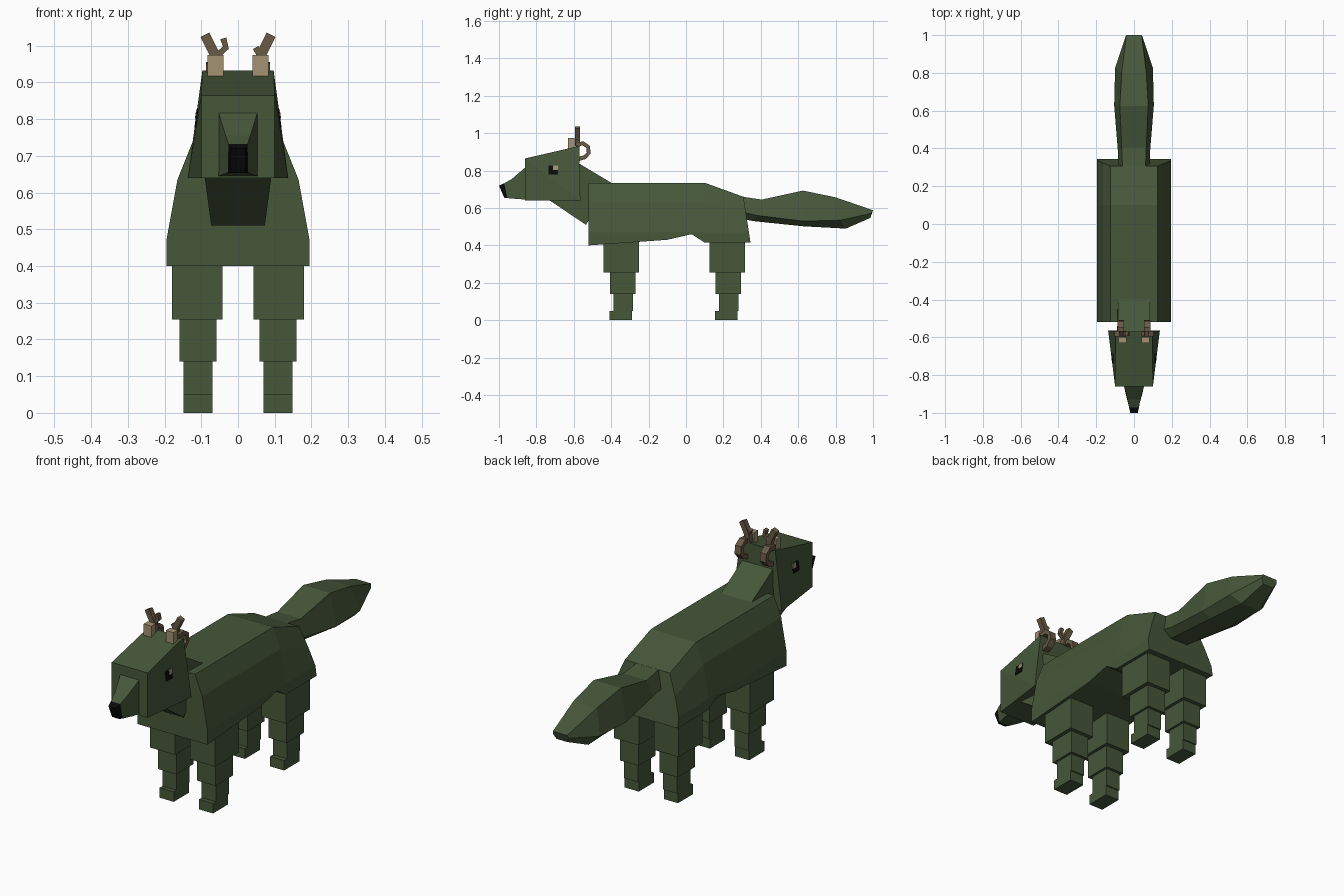
import bpy, bmesh
from mathutils import Vector

if "Cube" in bpy.data.objects:
    bpy.data.objects.remove(bpy.data.objects["Cube"])


def material(name, rgb):
    m = bpy.data.materials.new(name)
    m.diffuse_color = (*rgb, 1)
    m.use_nodes = True
    m.node_tree.nodes["Principled BSDF"].inputs["Base Color"].default_value = m.diffuse_color
    return m


GREEN = material("moss green", (0.061, 0.096, 0.042))
TAN = material("pale tan", (0.37, 0.29, 0.17))
BROWN = material("antler brown", (0.14, 0.10, 0.058))
BLACK = material("nose black", (0.003, 0.003, 0.003))


def finish(name, bm, mat):
    bmesh.ops.recalc_face_normals(bm, faces=bm.faces)
    me = bpy.data.meshes.new(name)
    bm.to_mesh(me)
    bm.free()
    me.materials.append(mat)
    ob = bpy.data.objects.new(name, me)
    bpy.context.collection.objects.link(ob)
    return ob


def loft(name, rings, mat, split=()):
    """Skin equal-sized rings of points and cap both ends."""
    bm = bmesh.new()
    vs = [[bm.verts.new(p) for p in r] for r in rings]
    n = len(vs[0])
    for a, b in zip(vs, vs[1:]):
        for i in range(n):
            j = (i + 1) % n
            bm.faces.new((a[i], a[j], b[j], b[i]))
    bm.faces.new(vs[0])
    bm.faces.new(vs[-1])
    for i, j in split:                      # chosen diagonals on bent quads
        bmesh.ops.connect_verts(bm, verts=[vs[0][i], vs[1][j]])
    return finish(name, bm, mat)


def box(name, x0, x1, y0, y1, z0, z1, mat):
    return loft(name, [[(x0, y0, z), (x1, y0, z), (x1, y1, z), (x0, y1, z)]
                       for z in (z0, z1)], mat)


def mirrored_ring(half):
    """Half outline at +x from top to bottom, closed across x = 0."""
    return half + [(-x, y, z) for x, y, z in reversed(half)]


def sweep(name, pts, flat, width, thick, mat):
    """Rectangular bar along a planar path; flat is the plane normal."""
    pts, flat = [Vector(p) for p in pts], Vector(flat)
    rings = []
    for i, p in enumerate(pts):
        t = (pts[min(i + 1, len(pts) - 1)] - pts[max(i - 1, 0)]).normalized()
        side = flat.cross(t) * thick / 2
        w = flat * width / 2
        rings.append([p + side + w, p - side + w, p - side - w, p + side - w])
    return loft(name, rings, mat)


# Body: y at top, y at bottom, top z, belly z
rings = []
for yt, yb, zt, zb in ((-.52, -.52, .735, .40), (-.10, -.10, .735, .43),
                       (.03, .03, .735, .46), (.10, .10, .735, .415),
                       (.307, .345, .66, .415)):
    half = []
    for x, z in ((.125, zt), (.165, zt - .10), (.195, .47), (.195, zb)):
        half.append((x, yt + (yb - yt) * (zt - z) / (zt - zb), z))
    rings.append(mirrored_ring(half))
loft("body", rings, GREEN)

# Neck
loft("neck", [mirrored_ring([(.085, -.65, .885), (.095, -.78, .675)]),
              mirrored_ring([(.085, -.40, .735), (.073, -.535, .51)])], GREEN)

# Head, flaring toward the lower back
FT, FB = Vector((.10, -.86, .865)), Vector((.10, -.86, .64))
BT, BB = Vector((.097, -.57, .932)), Vector((.137, -.565, .64))
loft("head", [mirrored_ring([tuple(FT), tuple(FB)]),
              mirrored_ring([tuple(BT), tuple(BB)])], GREEN, split=((0, 1), (3, 2)))

# Snout and nose
tip_cut = mirrored_ring([(.026, -.972, .732), (.028, -.955, .653)])
loft("snout", [mirrored_ring([(.055, -.85, .825), (.055, -.85, .645)]),
               mirrored_ring([(.034, -.93, .756), (.044, -.90, .648)]),
               tip_cut], GREEN)
loft("nose", [tip_cut, mirrored_ring([(.02, -1.0, .72), (.02, -.972, .655)])], BLACK)

# Eyes: thin plates lying in the plane of the upper head side
n = (BB - FT).cross(BT - FT)


def eye_plate(name, s, y0, y1, z0, z1, out, mat):
    rings = []
    for o in (0, out):
        rings.append([(s * (FT.x - (n.y * (y - FT.y) + n.z * (z - FT.z)) / n.x + o), y, z)
                      for y, z in ((y0, z0), (y1, z0), (y1, z1), (y0, z1))])
    loft(name, rings, mat)


for s, label in ((1, "left"), (-1, "right")):
    eye_plate(f"{label}_eye", s, -.735, -.685, .778, .826, .003, BLACK)
    eye_plate(f"{label}_eye_glint", s, -.71, -.685, .802, .826, .005, TAN)

# Tail: y top, y bottom, top z, side z, bottom z, top / side / bottom half widths
rings = []
for yt, yb, zt, zs, zb, wt, ws, wb in (
        (.27, .31, .665, .58, .54, .06, .085, .05),
        (.405, .36, .645, .56, .53, .065, .085, .05),
        (.625, .63, .693, .53, .502, .075, .105, .06),
        (.80, .855, .657, .535, .49, .065, .10, .055),
        (1.0, .985, .588, .572, .547, .04, .045, .03)):
    rings.append(mirrored_ring([(wt, yt, zt), (ws, (yt + yb) / 2, zs), (wb, yb, zb)]))
loft("tail", rings, GREEN)

# Legs: stacked blocks narrowing downward, with a toe
for end, d in (("front", 0), ("back", .565)):
    for s, label in ((1, "left"), (-1, "right")):
        for part, x0, x1, y0, y1, z0, z1 in (
                ("thigh", .042, .18, -.44, -.25, .255, .48),
                ("shin", .058, .16, -.407, -.27, .14, .255),
                ("ankle", .07, .148, -.388, -.284, .05, .14),
                ("foot", .07, .148, -.41, -.29, 0, .05)):
            box(f"{end}_{label}_{part}", s * x0, s * x1, y0 + d, y1 + d, z0, z1, GREEN)

# Antlers: pale block in front, prongs and a curl behind
for s, label in ((1, "left"), (-1, "right")):
    box(f"{label}_antler_block", s * .04, s * .083, -.63, -.597, .90, .975, TAN)
    sweep(f"{label}_antler_prong", [(s * .055, -.581, .93), (s * .063, -.581, .975),
                                    (s * .09, -.581, 1.03)], (0, 1, 0), .027, .027, BROWN)
    inner = [(s * .068, -.581, .96), (s * .048, -.581, .995)]
    if s < 0:                               # one side carries a longer hook
        inner = [(-.06, -.581, .97), (-.033, -.581, .995), (-.04, -.581, 1.02)]
    sweep(f"{label}_antler_spur", inner, (0, 1, 0), .022, .017, BROWN)
    sweep(f"{label}_antler_curl", [(s * .07, y, z) for y, z in (
        (-.59, .94), (-.55, .945), (-.524, .927), (-.52, .895), (-.54, .872), (-.575, .862))],
        (1, 0, 0), .034, .022, BROWN)
